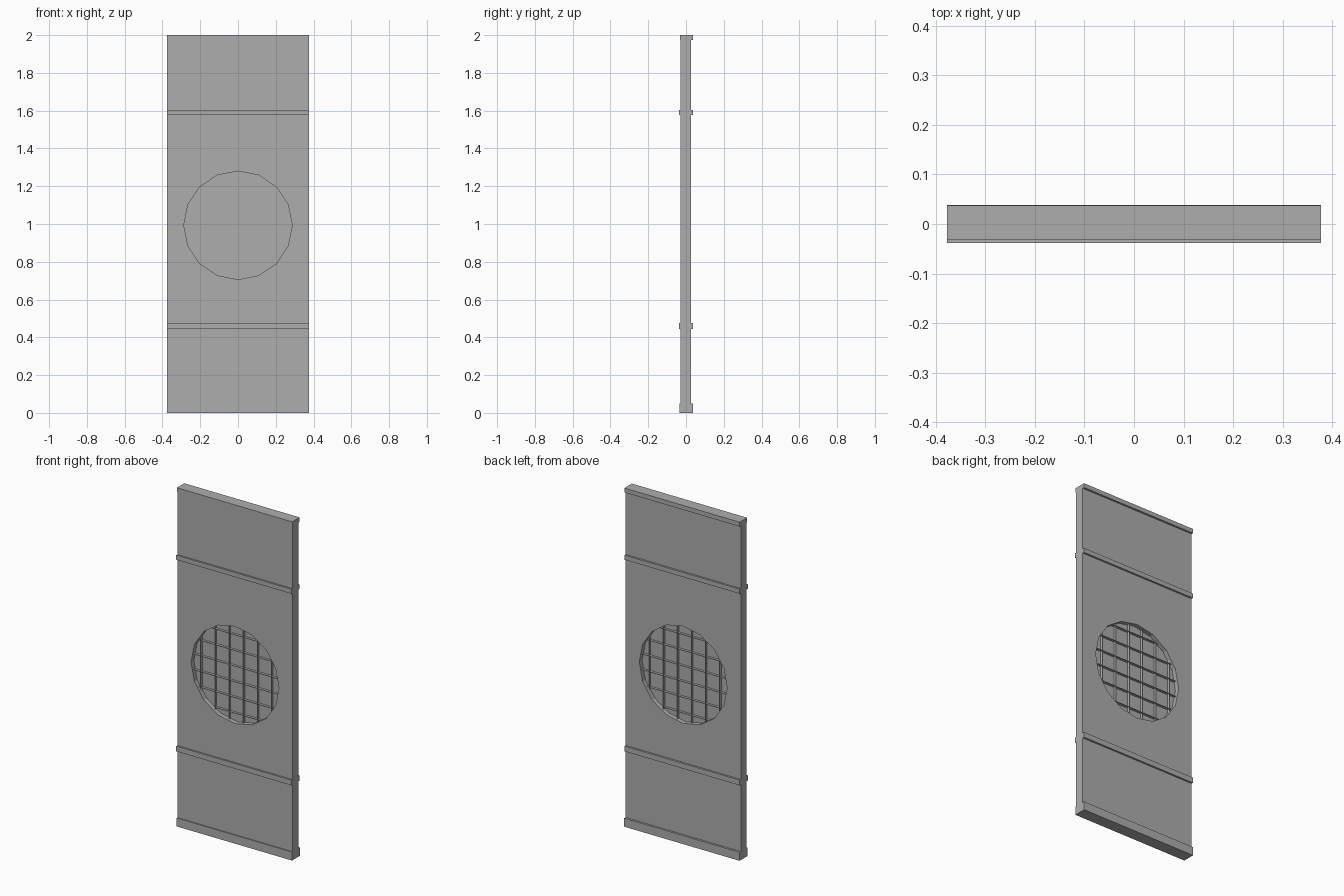
import bpy, bmesh, math
from mathutils import Vector

cube = bpy.data.objects.get("Cube")
if cube:
    bpy.data.objects.remove(cube, do_unlink=True)

grey = bpy.data.materials.new("plain grey")
grey.use_nodes = True
colour = (0.42, 0.42, 0.42, 1)
grey.diffuse_color = colour
grey.node_tree.nodes["Principled BSDF"].inputs["Base Color"].default_value = colour

HALF_W = 0.377
FRONT, BACK, MID = -0.028, 0.026, -0.001
HOLE_Z, HOLE_R, SIDES = 0.993, 0.287, 16


def finish(name, bm):
    mesh = bpy.data.meshes.new(name)
    bm.to_mesh(mesh)
    bm.free()
    mesh.materials.append(grey)
    obj = bpy.data.objects.new(name, mesh)
    bpy.context.collection.objects.link(obj)
    return obj


def box(name, y0, y1, z0, z1):
    bm = bmesh.new()
    bmesh.ops.create_cube(bm, size=1)
    bmesh.ops.scale(bm, vec=(2 * HALF_W, y1 - y0, z1 - z0), verts=bm.verts)
    bmesh.ops.translate(bm, vec=(0, (y0 + y1) / 2, (z0 + z1) / 2), verts=bm.verts)
    return finish(name, bm)


def ring(bm, points):
    verts = [bm.verts.new(p) for p in points]
    return [bm.edges.new((v, verts[i - 1])) for i, v in enumerate(verts)]


def circle(y):
    angles = [math.tau * i / SIDES for i in range(SIDES)]
    return [(HOLE_R * math.cos(a), y, HOLE_Z + HOLE_R * math.sin(a)) for a in angles]


# Panel with a round opening
bm = bmesh.new()
z0, z1 = 0.02, 1.99
edges = ring(bm, [(-HALF_W, FRONT, z0), (HALF_W, FRONT, z0),
                  (HALF_W, FRONT, z1), (-HALF_W, FRONT, z1)])
edges += ring(bm, circle(FRONT))
bmesh.ops.triangle_fill(bm, edges=edges, use_beauty=True)
ext = bmesh.ops.extrude_face_region(bm, geom=bm.faces[:], use_keep_orig=True)
moved = [g for g in ext["geom"] if isinstance(g, bmesh.types.BMVert)]
bmesh.ops.translate(bm, vec=(0, BACK - FRONT, 0), verts=moved)
bmesh.ops.recalc_face_normals(bm, faces=bm.faces)
finish("panel", bm)

# Horizontal trims
box("base_trim", -0.034, 0.038, 0, 0.05)
box("lower_trim", -0.038, 0.037, 0.445, 0.476)
box("upper_trim", -0.038, 0.037, 1.577, 1.604)
box("top_trim", -0.032, 0.037, 1.974, 2)

# Thin sheet closing the opening halfway through the panel
bm = bmesh.new()
for y, order in ((MID - 0.001, 1), (MID + 0.001, -1)):
    bm.faces.new([bm.verts.new(p) for p in circle(y)[::order]])
finish("opening_sheet", bm)

# Grille of paper-thin fins crossing the sheet
bm = bmesh.new()
spacing, depth = 0.0925, 0.017
centre = Vector((0, MID, HOLE_Z))
out = Vector((0, depth, 0))
for i in range(6):
    offset = (i - 2.5) * spacing
    reach = math.sqrt((HOLE_R * 0.985) ** 2 - offset ** 2)
    for along, across in (((1, 0, 0), (0, 0, 1)), ((0, 0, 1), (1, 0, 0))):
        mid = centre + Vector(across) * offset
        end = Vector(along) * reach
        bm.faces.new([bm.verts.new(p) for p in
                      (mid - end - out, mid + end - out, mid + end + out, mid - end + out)])
finish("grille_fins", bm)
